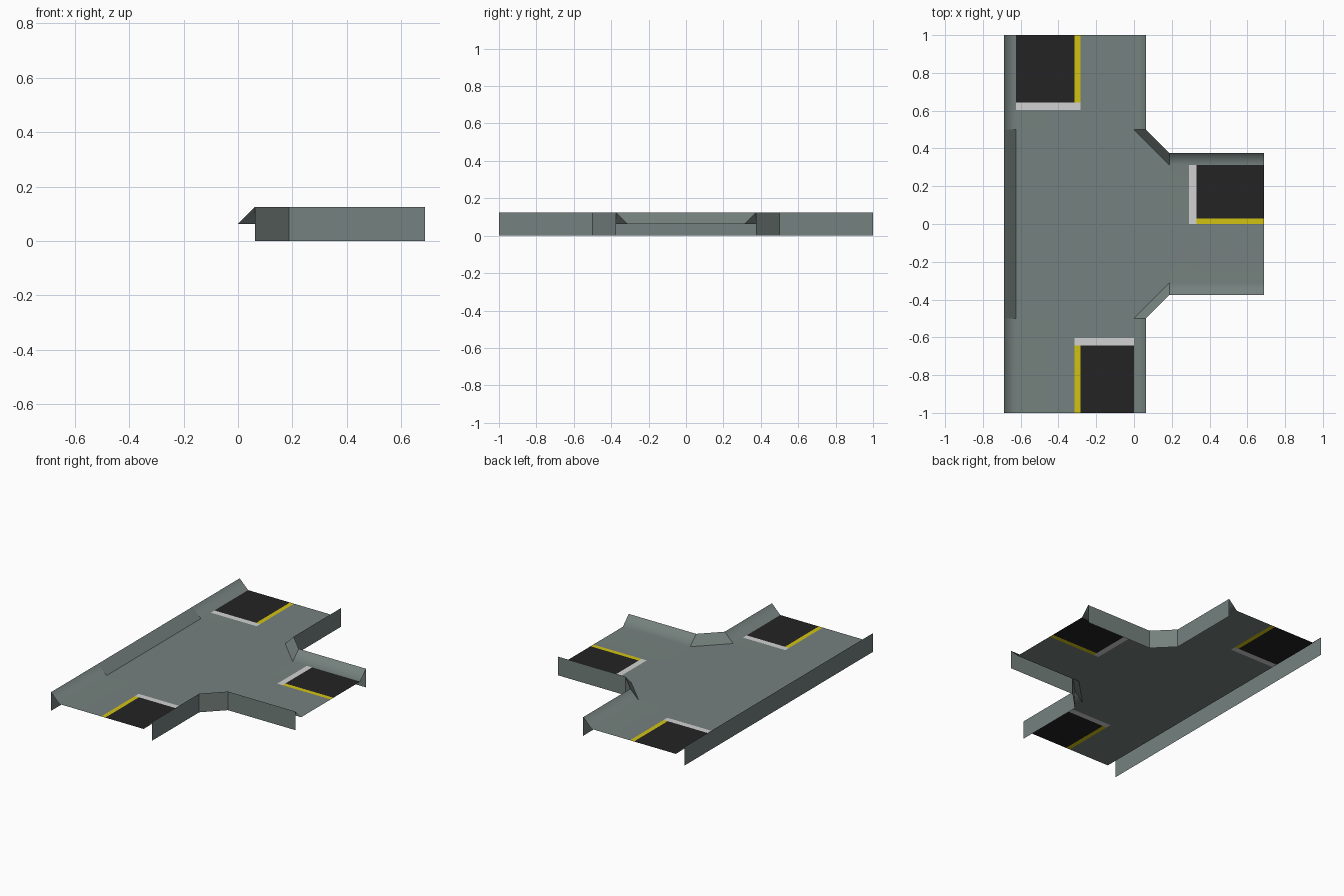
import bpy, bmesh, math
from mathutils import Vector, Matrix

if "Cube" in bpy.data.objects:
    bpy.data.objects.remove(bpy.data.objects["Cube"])

FLOOR, TOP = 0.0625, 0.125      # road height, kerb height
IN, OUT = 0.3125, 0.375         # half widths: road floor, outer wall


def material(name, rgb):
    m = bpy.data.materials.new(name)
    m.diffuse_color = (*rgb, 1)
    m.use_nodes = True
    m.node_tree.nodes["Principled BSDF"].inputs["Base Color"].default_value = m.diffuse_color
    return m


MATS = [material("grey green concrete", (0.178, 0.220, 0.209)),
        material("black asphalt", (0.017, 0.017, 0.017)),
        material("yellow line", (0.64, 0.54, 0.006)),
        material("white line", (0.64, 0.64, 0.64))]


def face(bm, pts, facing, mat=0):
    """Add one face whose normal looks towards `facing`."""
    f = bm.faces.new([bm.verts.new(p) for p in pts])
    f.normal_update()
    if f.normal.dot(Vector(facing)) < 0:
        f.normal_flip()
    f.material_index = mat
    return f


def kerb(bm, in_a, in_b, out_a, out_b):
    """Inner slope plus vertical outer wall between two stations."""
    n = Vector(((out_b[1] - out_a[1]), -(out_b[0] - out_a[0]), 0))
    to_out = Vector((out_a[0] + out_b[0] - in_a[0] - in_b[0],
                     out_a[1] + out_b[1] - in_a[1] - in_b[1], 0))
    if n.dot(to_out) < 0:
        n = -n
    face(bm, [(*in_a, FLOOR), (*in_b, FLOOR), (*out_b, TOP), (*out_a, TOP)], (0, 0, 1))
    face(bm, [(*out_a, 0), (*out_b, 0), (*out_b, TOP), (*out_a, TOP)], n)


def finish(bm, name, smooth):
    bmesh.ops.remove_doubles(bm, verts=bm.verts, dist=1e-5)
    me = bpy.data.meshes.new(name)
    if smooth:
        for f in bm.faces:
            f.smooth = True
        for e in bm.edges:
            if len(e.link_faces) == 2:
                e.smooth = e.calc_face_angle(0) < math.radians(60)
    bm.to_mesh(me)
    bm.free()
    for m in MATS:
        me.materials.append(m)
    ob = bpy.data.objects.new(name, me)
    bpy.context.collection.objects.link(ob)
    if smooth:   # road stays flat, kerb fades softly into it
        w = ob.modifiers.new("weighted normals", 'WEIGHTED_NORMAL')
        w.keep_sharp = True
        w.weight = 80
    return ob


def road_arm(name, place, line):
    """Road arm running along +y, painted lane on its left side."""
    bm = bmesh.new()
    us = [-IN, line, line + 0.03, IN]
    vs = [0, 0.104, 0.143, 0.5]
    paint = {(0, 1): 3, (1, 1): 3, (0, 2): 1, (1, 2): 2}
    for j in range(3):
        a, b = vs[j], vs[j + 1]
        for i in range(3):
            l, r = us[i], us[i + 1]
            face(bm, [(l, a, FLOOR), (r, a, FLOOR), (r, b, FLOOR), (l, b, FLOOR)],
                 (0, 0, 1), paint.get((i, j), 0))
        for s in (-1, 1):
            kerb(bm, (s * IN, a), (s * IN, b), (s * OUT, a), (s * OUT, b))
    bm.transform(place)
    finish(bm, name, True)


def placed(x, y, deg):
    return Matrix.Translation((x, y, 0)) @ Matrix.Rotation(math.radians(deg), 4, 'Z')


# three arms of the junction
road_arm("back_road_arm", placed(-0.3125, 0.5, 0), -0.002)
road_arm("front_road_arm", placed(-0.3125, -0.5, 180), -0.028)
road_arm("side_road_arm", placed(0.1875, 0, -90), -0.03)

# crossing floor
bm = bmesh.new()
face(bm, [(x, y, FLOOR) for x, y in ((-0.625, -0.5), (0, -0.5), (0.1875, -0.3125),
                                     (0.1875, 0.3125), (0, 0.5), (-0.625, 0.5))], (0, 0, 1))
finish(bm, "junction_floor", False)

# straight kerb opposite the side road
bm = bmesh.new()
kerb(bm, (-0.625, -0.5), (-0.625, 0.5), (-0.6875, -0.5), (-0.6875, 0.5))
finish(bm, "straight_kerb", False)

# diagonal corner kerbs
for s, name in ((1, "back_corner_kerb"), (-1, "front_corner_kerb")):
    bm = bmesh.new()
    kerb(bm, (0, s * 0.5), (0.1875, s * 0.3125), (0.0625, s * 0.5), (0.1875, s * 0.375))
    finish(bm, name, False)
